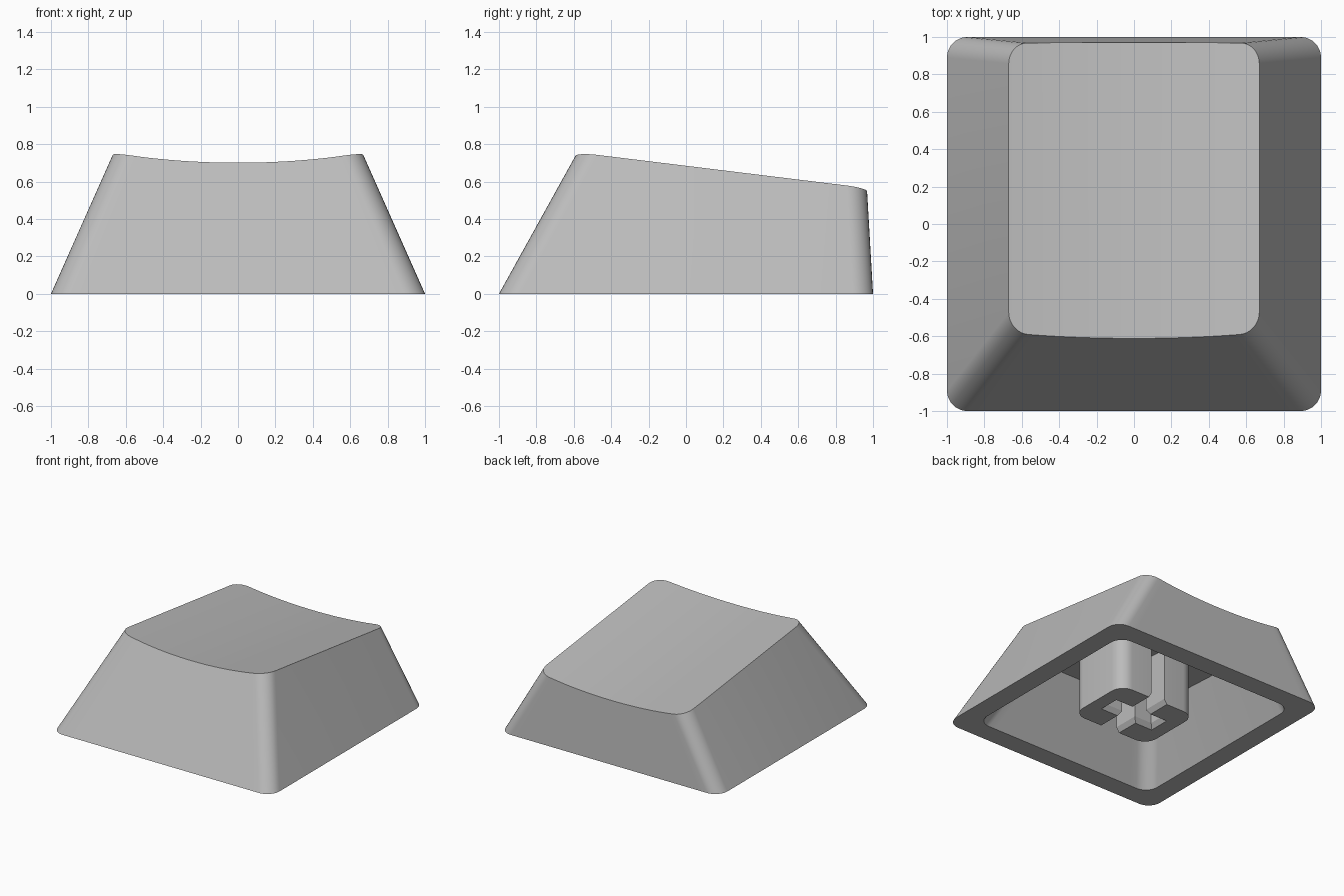
import bpy, bmesh, math
from math import radians, sin, cos, pi

if "Cube" in bpy.data.objects:
    bpy.data.objects.remove(bpy.data.objects["Cube"], do_unlink=True)

plastic = bpy.data.materials.new("grey_plastic")
plastic.use_nodes = True
GREY = (0.5, 0.5, 0.5, 1)
plastic.diffuse_color = GREY
plastic.node_tree.nodes["Principled BSDF"].inputs["Base Color"].default_value = GREY

CORNER, FRONT = 8, 24      # segments per corner arc and along the front and back edges


def rounded_ring(hx, hy, r):
    """Half the loop runs along the front (+x to -x), the rest mirrors it along the back."""
    arc = [(hx - r + r * cos(a), -(hy - r) - r * sin(a))
           for a in (pi / 2 * i / CORNER for i in range(CORNER + 1))]
    edge = [((hx - r) * (1 - 2 * i / FRONT), -hy) for i in range(1, FRONT)]
    front = arc + edge + [(-x, y) for x, y in reversed(arc)]
    return front + [(x, -y) for x, y in reversed(front)]


def tilted(ring, cy, cz, degrees):
    a = radians(degrees)
    return [(x, cy + y * cos(a), cz - y * sin(a)) for x, y in ring]


def build(name, rings, cap):
    """Bridge the rings in order, then close both ends with the cap function."""
    bm = bmesh.new()
    loops = [[bm.verts.new(p) for p in ring] for ring in rings]
    n = len(loops[0])
    for a, b in zip(loops, loops[1:]):
        for i in range(n):
            j = (i + 1) % n
            bm.faces.new((a[i], a[j], b[j], b[i]))
    for loop in (loops[0], loops[-1]):
        cap(bm, loop)
    bmesh.ops.recalc_face_normals(bm, faces=bm.faces)
    mesh = bpy.data.meshes.new(name)
    bm.to_mesh(mesh)
    bm.free()
    mesh.materials.append(plastic)
    obj = bpy.data.objects.new(name, mesh)
    bpy.context.collection.objects.link(obj)
    bpy.ops.object.select_all(action="DESELECT")
    obj.select_set(True)
    bpy.context.view_layer.objects.active = obj
    bpy.ops.object.shade_smooth_by_angle(angle=radians(30))
    return obj


def strip_cap(bm, loop):
    """Span the loop with strips running from front to back."""
    n = len(loop)
    for i in range(n // 2 - 1):
        bm.faces.new((loop[i], loop[i + 1], loop[n - 2 - i], loop[n - 1 - i]))


def flat_cap(bm, loop):
    bm.faces.new(loop)


# Shell: dished top, sloping walls, flat rim and hollow inside
TOP_HALF, DISH = 0.67, 0.055
RADIUS = (TOP_HALF ** 2 + DISH ** 2) / (2 * DISH)
base = [(x, y, 0) for x, y in rounded_ring(1, 1, 0.11)]
plane_top = tilted(rounded_ring(TOP_HALF, 0.78, 0.11), 0.193, 0.661, 7)
dished_top = []
for low, high in zip(base, plane_top):
    drop = math.sqrt(RADIUS ** 2 - high[0] ** 2) - (RADIUS - DISH)
    t = 1 - drop / high[2]
    dished_top.append([l + (h - l) * t for l, h in zip(low, high)])
opening = [(x, y, 0) for x, y in rounded_ring(0.835, 0.835, 0.11)]
ceiling = tilted(rounded_ring(0.594, 0.674, 0.11), 0.14, 0.475, 3)
build("cap_shell", [dished_top, base, opening, ceiling], strip_cap)


# Stem: two C-shaped halves around a cross slot with a chamfered mouth
def stem_half(side, flare, z):
    hx, hy, r = 0.36, 0.28, 0.11
    slot, reach = 0.063 + flare, 0.222 + flare
    arc = [(hx - r + r * cos(a), hy - r + r * sin(a))
           for a in (pi / 2 * i / CORNER for i in range(CORNER + 1))]
    outer = [(x, -y) for x, y in reversed(arc)] + arc
    inner = [(slot, hy), (slot, slot), (reach, slot)]
    points = outer + inner + [(x, -y) for x, y in reversed(inner)]
    return [(side * x, y, z) for x, y in points]


for label, side in (("left", 1), ("right", -1)):
    build("stem_" + label,
          [stem_half(side, 0.025, 0), stem_half(side, 0, 0.04), stem_half(side, 0, 0.5)],
          flat_cap)
